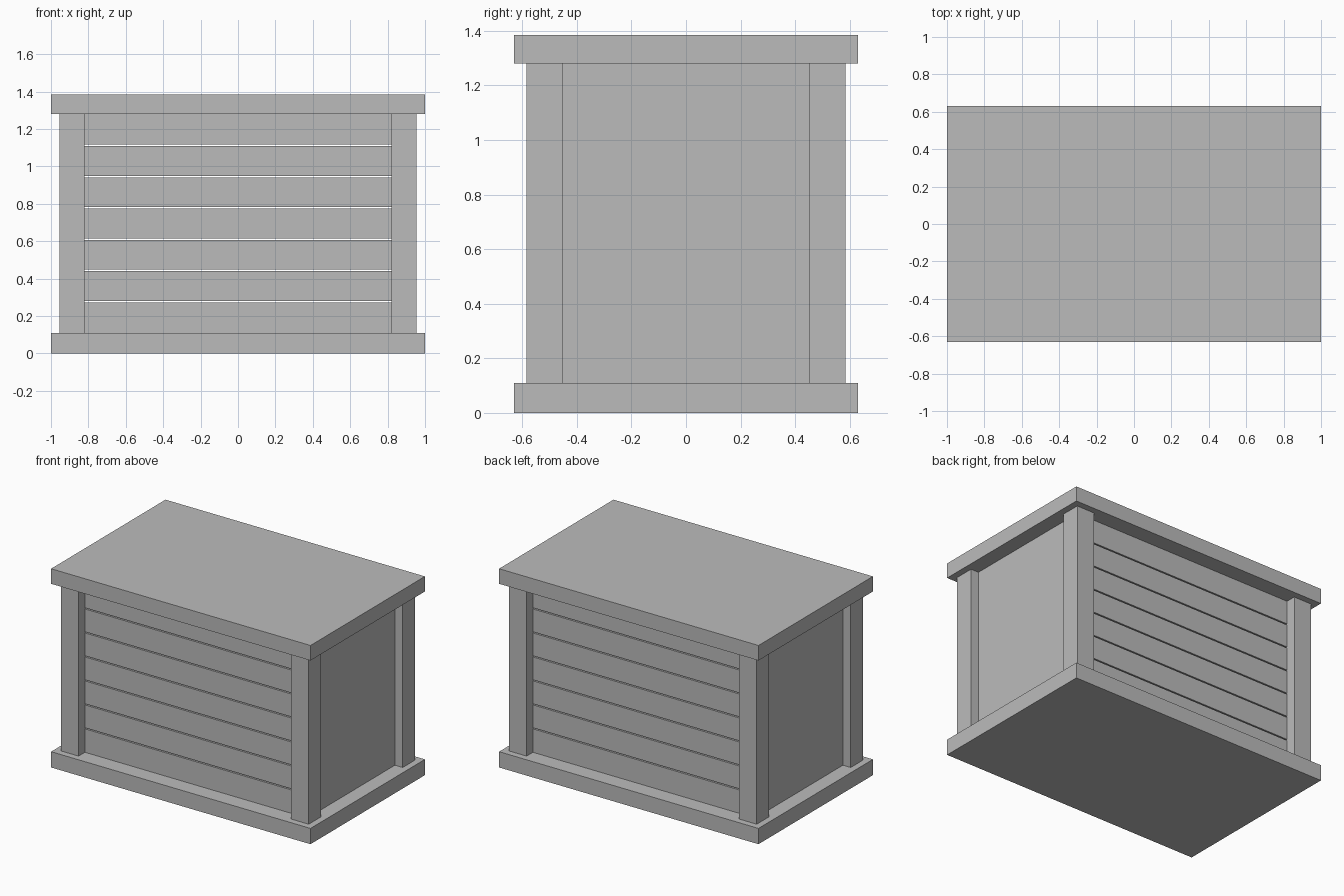
import bpy
import bmesh
from mathutils import Vector

old = bpy.data.objects.get("Cube")
if old:
    bpy.data.objects.remove(old, do_unlink=True)

# Single plain grey
grey = bpy.data.materials.new("plain_grey")
grey.use_nodes = True
colour = (0.5, 0.5, 0.5, 1)
grey.diffuse_color = colour
grey.node_tree.nodes["Principled BSDF"].inputs["Base Color"].default_value = colour


def box(name, low, high):
    """Axis-aligned box between two corners."""
    low, high = Vector(low), Vector(high)
    bm = bmesh.new()
    bmesh.ops.create_cube(bm, size=1)
    bmesh.ops.scale(bm, vec=high - low, verts=bm.verts)
    mesh = bpy.data.meshes.new(name)
    bm.to_mesh(mesh)
    bm.free()
    mesh.materials.append(grey)
    obj = bpy.data.objects.new(name, mesh)
    obj.location = (low + high) / 2
    bpy.context.collection.objects.link(obj)
    return obj


def span(side, a, b):
    """Interval a..b mirrored to the given side, in rising order."""
    return sorted((side * a, side * b))


HALF_X, HALF_Y = 1.0, 0.63
BOTTOM, TOP, HEIGHT = 0.11, 1.28, 1.385
POST_X, POST_Y = (0.82, 0.955), (0.45, 0.585)
SLATS, GAP = 7, 0.008

# Base and lid slabs
box("base", (-HALF_X, -HALF_Y, 0), (HALF_X, HALF_Y, BOTTOM))
box("lid", (-HALF_X, -HALF_Y, TOP), (HALF_X, HALF_Y, HEIGHT))

# Corner posts
for sx, x_name in ((-1, "right"), (1, "left")):
    for sy, y_name in ((-1, "front"), (1, "back")):
        x, y = span(sx, *POST_X), span(sy, *POST_Y)
        box(f"{y_name}_{x_name}_post", (x[0], y[0], BOTTOM), (x[1], y[1], TOP))

# Plain side panels, set back from the posts
for sx, name in ((-1, "right"), (1, "left")):
    x = span(sx, 0.83, 0.895)
    box(f"{name}_side_panel", (x[0], -POST_Y[0], BOTTOM), (x[1], POST_Y[0], TOP))

# Horizontal slats on front and back, with narrow gaps between them
pitch = (TOP - BOTTOM) / SLATS
for sy, name in ((-1, "front"), (1, "back")):
    y = span(sy, 0.46, 0.515)
    for i in range(SLATS):
        z0 = BOTTOM + i * pitch + (GAP / 2 if i else 0)
        z1 = BOTTOM + (i + 1) * pitch - (GAP / 2 if i < SLATS - 1 else 0)
        box(f"{name}_slat_{i + 1}", (-POST_X[0], y[0], z0), (POST_X[0], y[1], z1))
